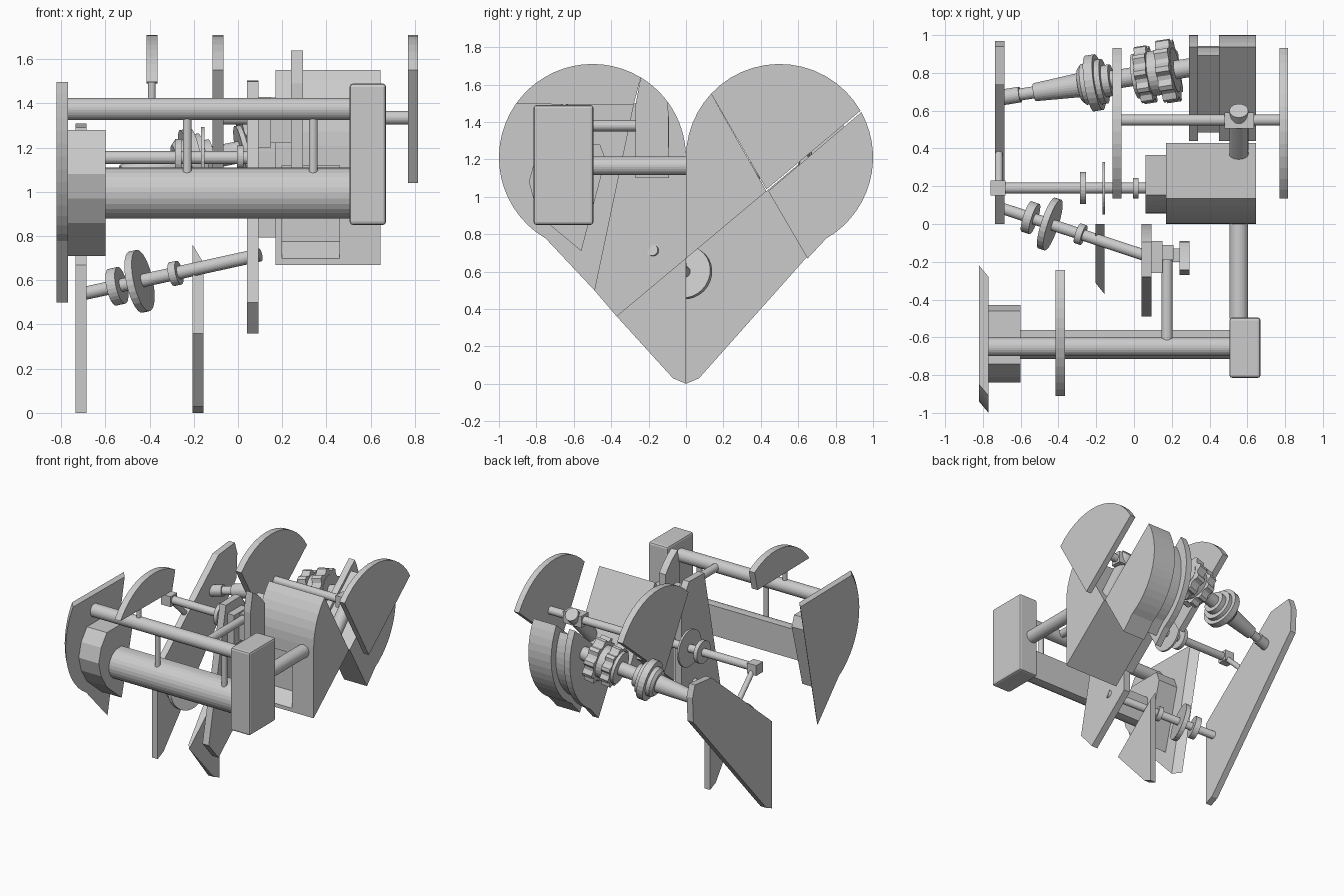
import bpy, bmesh, math
from mathutils import Vector

if "Cube" in bpy.data.objects:
    bpy.data.objects.remove(bpy.data.objects["Cube"])

def mesh_object(name, rings):
    """Solid skinned through a list of equal-length closed rings."""
    bm = bmesh.new()
    vs = [[bm.verts.new(p) for p in r] for r in rings]
    n = len(rings[0])
    bm.faces.new(vs[0][::-1])
    bm.faces.new(vs[-1])
    for a, b in zip(vs, vs[1:]):
        for i in range(n):
            j = (i + 1) % n
            bm.faces.new((a[i], a[j], b[j], b[i]))
    bmesh.ops.recalc_face_normals(bm, faces=bm.faces)
    me = bpy.data.meshes.new(name)
    bm.to_mesh(me)
    bm.free()
    ob = bpy.data.objects.new(name, me)
    bpy.context.collection.objects.link(ob)
    return ob

def prism(name, x0, x1, pts, left=None):
    """Plate with a y-z outline between two x positions; left = outline at x0."""
    return mesh_object(name, [[(x0, *p) for p in (left or pts)], [(x1, *p) for p in pts]])

def scaled(pts, s, c):
    return [(c[0] + (y - c[0]) * s, c[1] + (z - c[1]) * s) for y, z in pts]

def turned(name, a, b, stops, n=28, teeth=0):
    """Turned part on axis a-b; stops = (distance along axis, radius)."""
    a, b = Vector(a), Vector(b)
    d = (b - a).normalized()
    u = d.orthogonal().normalized()
    w = d.cross(u)
    if teeth:
        n = teeth * 4
    rings = []
    for t, r in stops:
        ring = []
        for i in range(n):
            k = r * (0.86 if teeth and i % 4 > 1 else 1)
            g = 2 * math.pi * i / n
            ring.append(a + d * t + (u * math.cos(g) + w * math.sin(g)) * k)
        rings.append(ring)
    return mesh_object(name, rings)

def rod(name, a, b, r):
    return turned(name, a, b, [(0, r), ((Vector(b) - Vector(a)).length, r)])

def collar(name, a, b, t, width, r, teeth=0):
    return turned(name, a, b, [(t - width / 2, r), (t + width / 2, r)], teeth=teeth)

def box(name, x0, x1, y0, y1, z0, z1, bevel=0):
    ob = prism(name, x0, x1, [(y0, z0), (y1, z0), (y1, z1), (y0, z1)])
    if bevel:
        m = ob.modifiers.new("bevel", 'BEVEL')
        m.width, m.segments = bevel, 2
    return ob

def arc(cy, a0, a1, n=14):
    return [(cy + .5 * math.cos(math.radians(a0 + (a1 - a0) * i / n)),
             1.21 + .5 * math.sin(math.radians(a0 + (a1 - a0) * i / n))) for i in range(n + 1)]

# heart slices, left half
left_panel = arc(-.5, 145, 240) + [(-.49, .5), (-.28, 1.49)]
prism("left_panel", -.82, -.77, left_panel, [(y + .06, z) for y, z in left_panel])
prism("left_panel_boss", -.77, -.6,
      [(-.46, 1.28), (-.74, 1.28), (-.81, 1.19), (-.84, 1.08), (-.81, .97), (-.74, .86), (-.56, .71), (-.43, 1.2)])
prism("left_cap", -.415, -.365, arc(-.5, 59, 145) + [(-.28, 1.49)])
prism("left_inner_panel", .04, .093,
      arc(-.5, 0, 36, 8) + [(-.28, 1.5), (-.49, .5), (-.37, .36), (0, .67)])
prism("left_bottom_panel", -.205, -.157, [(0, 0), (-.07, .03), (-.37, .36), (0, .68)],
      [(0, 0), (-.07, .03), (-.31, .36), (0, .76)])
prism("left_small_panel", .24, .295, arc(-.5, 36, 59, 5) + [(-.27, 1.49), (-.27, 1.1), (-.09, 1.1)])

# heart slices, right half
prism("right_bottom_panel", -.735, -.685,
      [(0, 0), (.07, .03), (.96, 1.03), (.97, 1.22), (.94, 1.31), (.74, 1.29), (0, .67)])
wedge = arc(.5, 30, 137) + [(.43, 1.04)]
prism("right_wedge_near", .77, .815, wedge)
prism("right_wedge_far", -.115, -.065, wedge)
inner = arc(.5, 137, 180, 6) + [(0, .67), (.43, 1.03)]
block = prism("inner_block", .17, .645, inner)
prism("inner_block_step", .06, .17, scaled(inner, .72, (.2, 1.11)))
outer = arc(.5, 29, -60) + [(.65, .67), (.44, 1.03)]
prism("outer_block", .45, .645, outer)
prism("outer_block_step", .34, .45, scaled(outer, .82, (.68, 1.08)))
prism("outer_plate", .29, .34, outer)

# recess in the front of the inner block
cutter = prism("recess_cutter", .2, .46, [(-.05, .66), (.1, .775), (.1, 1.12), (-.05, 1.12)])
cutter.hide_render = True
cutter.hide_viewport = True
m = block.modifiers.new("recess", 'BOOLEAN')
m.operation, m.object = 'DIFFERENCE', cutter

# front frame
box("front_hub", .505, .67, -.815, -.495, .85, 1.49, .015)
half = [(-.6 + .115 * math.cos(math.pi * t / 14), .995 + .115 * math.sin(math.pi * t / 14)) for t in range(7, 22)]
prism("front_beam", -.6, .51, half + [(-.56, .88), (-.56, 1.11)])
rod("front_rail", (-.77, -.65, 1.375), (.51, -.65, 1.375), .05)
for i, x in enumerate((-.23, .34)):
    rod(f"front_post_{i}", (x, -.65, 1.08), (x, -.65, 1.35), .02)
rod("cap_post", (-.39, -.65, 1.38), (-.39, -.65, 1.52), .018)
rod("hub_crossbar", (.555, -.5, 1.165), (.555, .03, 1.165), .05)
rod("inner_panel_arm", (.175, -.65, 1.38), (.175, -.15, 1.38), .03)
box("arm_bracket", .145, .21, -.19, -.11, 1.34, 1.42)
box("arm_mount", .09, .15, -.26, -.09, 1.2, 1.43)
box("arm_link", .09, .24, -.2, -.13, 1.22, 1.36)

# rod joining the two wedges
rod("wedge_rod", (-.065, .55, 1.335), (.77, .55, 1.335), .03)
box("wedge_clamp", .48, .635, .505, .59, 1.29, 1.38)
rod("wedge_post", (.555, .6, 1.38), (.555, .35, 1.12), .05)

# middle shaft
a, b = (-.72, .19, 1.155), (.06, .19, 1.155)
rod("middle_shaft", a, b, .03)
for i, (x, w, r) in enumerate([(-.27, .03, .085), (-.16, .015, .14), (.01, .03, .055)]):
    collar(f"middle_disc_{i}", a, b, x + .72, w, r)
box("middle_end_block", -.76, -.68, .15, .23, 1.115, 1.195)
rod("middle_end_post", (-.715, .19, 1.155), (-.715, .38, .97), .02)

# low slanted shaft
a, b = (-.72, .09, .535), (.1, -.18, .715)
rod("low_shaft", a, b, .03)
for i, (t, w, r) in enumerate([(.185, .045, .085), (.295, .035, .142), (.47, .035, .055)]):
    collar(f"low_disc_{i}", a, b, t, w, r)

# back shaft with stepped collars and gears
a, b = (-.7, .67, 1.04), (.31, .83, 1.24)
turned("back_shaft", a, b, [(0, .042), (.1, .042), (.1, .032), (.18, .032), (.18, .048), (.43, .065),
                            (.43, .09), (.45, .11), (.48, .11), (.48, .15), (.53, .15), (.53, .12),
                            (.56, .12), (.56, .085), (.6, .085), (.6, .05), (1.04, .05)])
collar("gear_hub", a, b, .84, .22, .12)
collar("gear_small", a, b, .785, .065, .155, 10)
collar("gear_large", a, b, .91, .075, .17, 10)
